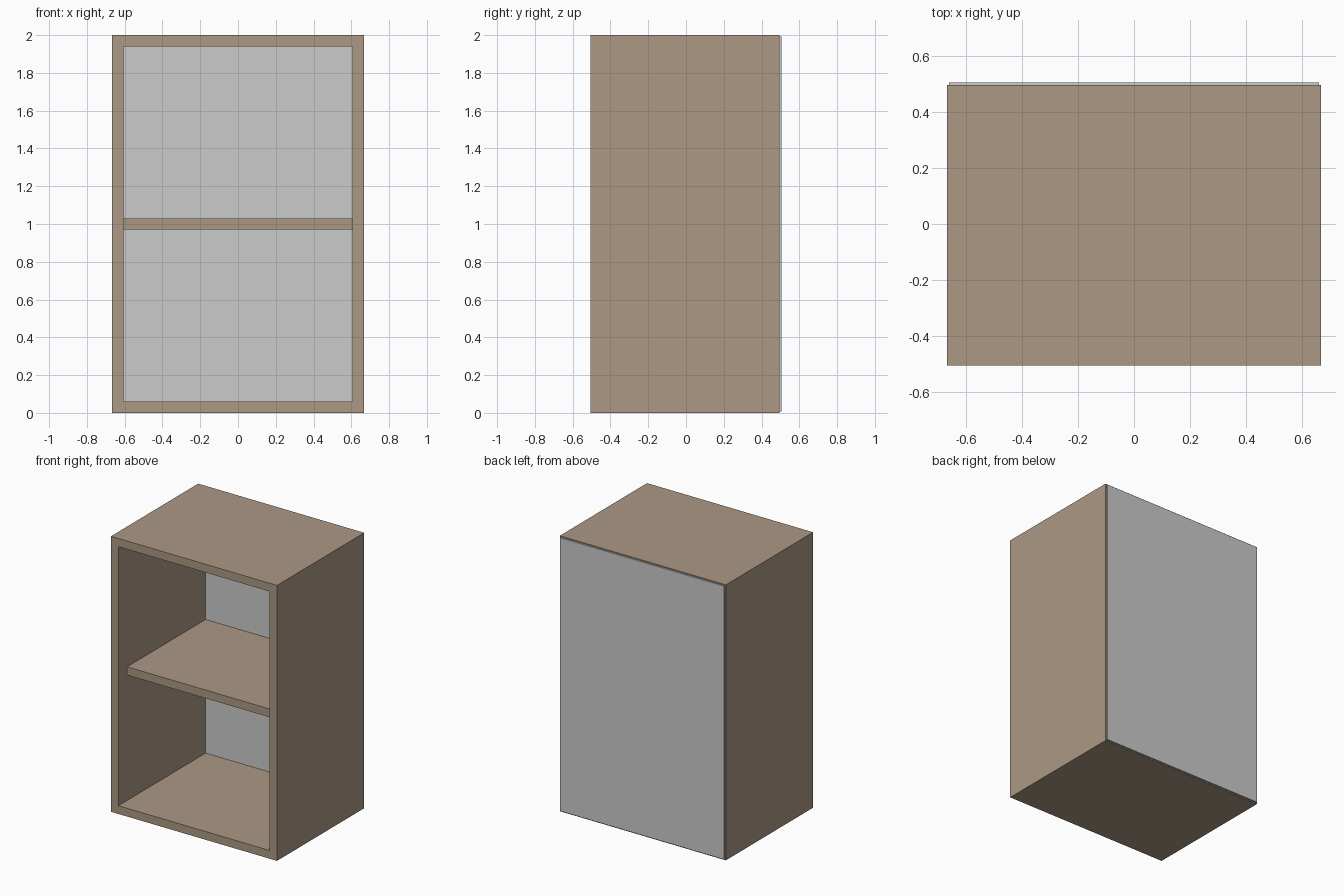
import bpy

if "Cube" in bpy.data.objects:
    bpy.data.objects.remove(bpy.data.objects["Cube"])

W, H, T = 4 / 3, 2.0, 0.06          # cabinet width, height, board thickness
FRONT, REAR = -0.505, 0.495         # front and rear of the boards
BACK_T, BACK_GAP = 0.01, 0.008      # back panel thickness and edge inset
SHELF_SETBACK = 0.1


def material(name, rgb):
    m = bpy.data.materials.new(name)
    m.diffuse_color = (*rgb, 1.0)
    m.use_nodes = True
    m.node_tree.nodes["Principled BSDF"].inputs["Base Color"].default_value = m.diffuse_color
    return m


wood = material("light brown wood", (0.413, 0.314, 0.234))
grey = material("light grey board", (0.595, 0.595, 0.595))


def board(name, lo, hi, mat):
    """Box spanning two opposite corners."""
    centre = [(a + b) / 2 for a, b in zip(lo, hi)]
    bpy.ops.mesh.primitive_cube_add(size=1, location=centre)
    ob = bpy.context.object
    ob.name = name
    ob.scale = [b - a for a, b in zip(lo, hi)]
    bpy.ops.object.transform_apply(location=False, rotation=False, scale=True)
    ob.data.materials.append(mat)
    return ob


x_out, x_in = W / 2, W / 2 - T

# Full-height side panels
board("left_side", (-x_out, FRONT, 0), (-x_in, REAR, H), wood)
board("right_side", (x_in, FRONT, 0), (x_out, REAR, H), wood)

# Horizontal boards between the sides; the shelf is set back from the front
for name, z, front in (("bottom_panel", 0, FRONT),
                       ("shelf", (H - T) / 2, FRONT + SHELF_SETBACK),
                       ("top_panel", H - T, FRONT)):
    board(name, (-x_in, front, z), (x_in, REAR, z + T), wood)

# Thin back panel, slightly smaller than the carcass
board("back_panel", (-x_out + BACK_GAP, REAR, BACK_GAP),
      (x_out - BACK_GAP, REAR + BACK_T, H - BACK_GAP), grey)
